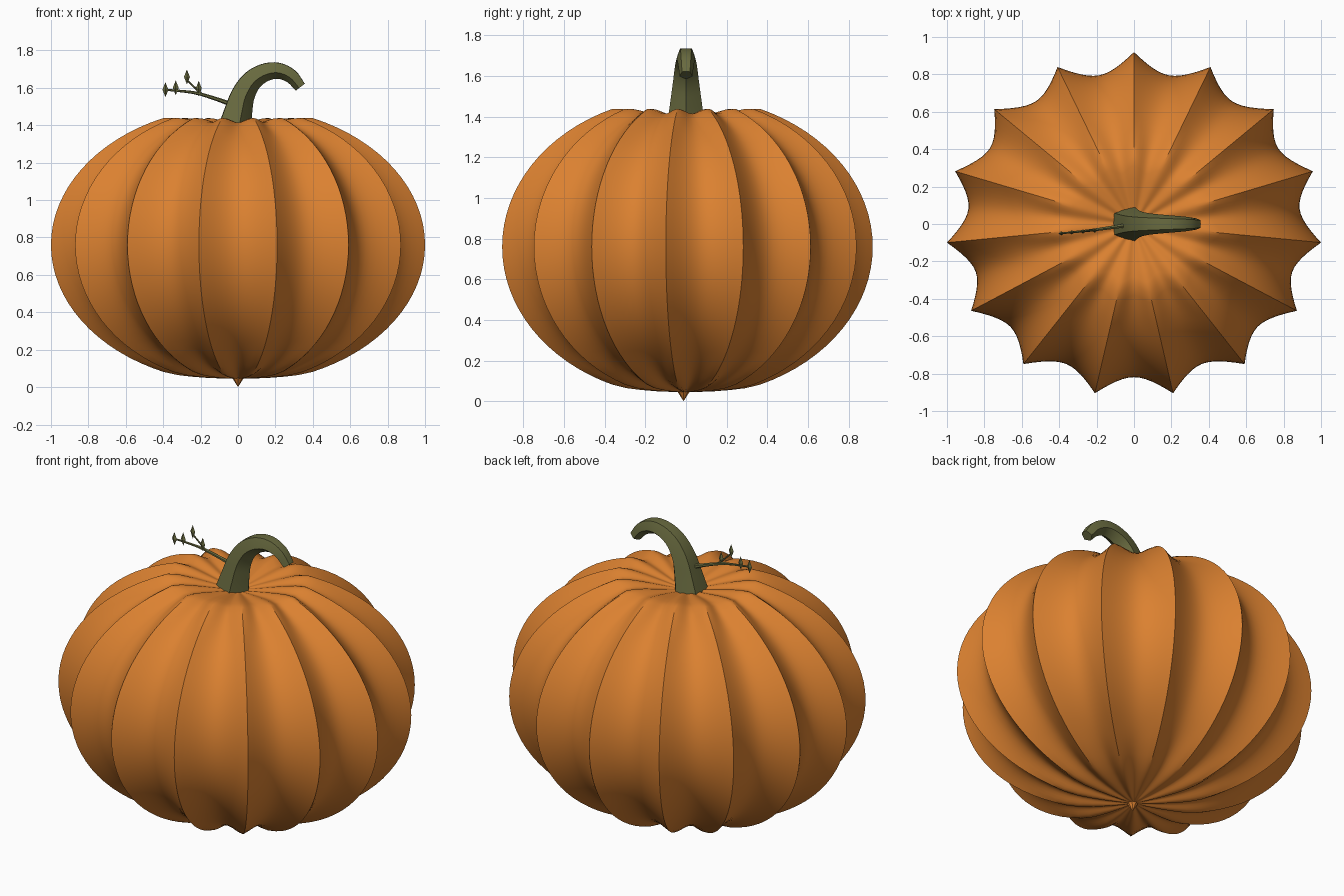
import bpy, bmesh, math
from mathutils import Vector

old = bpy.data.objects.get("Cube")
if old:
    bpy.data.objects.remove(old, do_unlink=True)


def material(name, rgb):
    m = bpy.data.materials.new(name)
    m.use_nodes = True
    m.diffuse_color = (*rgb, 1)
    m.node_tree.nodes["Principled BSDF"].inputs["Base Color"].default_value = (*rgb, 1)
    return m


orange = material("pumpkin orange", (0.71, 0.22, 0.03))
green = material("stem green", (0.14, 0.145, 0.05))


def finish(bm, name, mat, angle=None):
    bmesh.ops.recalc_face_normals(bm, faces=bm.faces)
    mesh = bpy.data.meshes.new(name)
    bm.to_mesh(mesh)
    bm.free()
    mesh.materials.append(mat)
    ob = bpy.data.objects.new(name, mesh)
    bpy.context.collection.objects.link(ob)
    if angle:
        bpy.ops.object.select_all(action='DESELECT')
        ob.select_set(True)
        bpy.context.view_layer.objects.active = ob
        bpy.ops.object.shade_smooth_by_angle(angle=math.radians(angle))
    return ob


def bridge(bm, rings):
    for a, b in zip(rings, rings[1:]):
        n = len(a)
        for i in range(n):
            j = (i + 1) % n
            bm.faces.new((a[i], a[j], b[j], b[i]))


def catmull(pts, steps):
    pts = [Vector(p) for p in pts]
    pts = [2 * pts[0] - pts[1]] + pts + [2 * pts[-1] - pts[-2]]
    out = []
    for a, b, c, d in zip(pts, pts[1:], pts[2:], pts[3:]):
        for k in range(steps):
            t = k / steps
            out.append(0.5 * (2 * b + (c - a) * t + (2 * a - 5 * b + 4 * c - d) * t * t
                              + (3 * b - a - 3 * c + d) * t ** 3))
    return out + [pts[-2]]


def tube(name, points, steps, sides, groove, mat, angle):
    # points are x, y, z, radius; the path lies close to the xz plane
    path = catmull(points, steps)
    bm = bmesh.new()
    rings = []
    for i, p in enumerate(path):
        tangent = (path[min(i + 1, len(path) - 1)] - path[max(i - 1, 0)]).to_3d().normalized()
        side = Vector((0, 1, 0))
        up = side.cross(tangent).normalized()
        ring = []
        for k in range(sides):
            a = math.tau * k / sides
            r = p[3] * (groove if k % 2 else 1)
            ring.append(bm.verts.new(p.to_3d() + r * (math.cos(a) * up + math.sin(a) * side)))
        rings.append(ring)
    bridge(bm, rings)
    bm.faces.new(rings[0])
    bm.faces.new(rings[-1])
    return finish(bm, name, mat, angle)


# Ribbed pumpkin body: elliptical profile with shallow caps
RIBS, PER_RIB, MID, HALF = 15, 12, 0.76, 0.74
profile = [(0.08, 0.046), (0.16, 0.049), (0.24, 0.055), (0.32, 0.064)]
for k in range(33):
    a = math.acos(0.4) * (k / 16 - 1)
    profile.append((math.cos(a), MID + HALF * math.sin(a)))
profile += [(0.34, 1.437), (0.27, 1.425), (0.2, 1.41), (0.13, 1.395), (0.06, 1.38)]

bm = bmesh.new()
rings = []
for r, z in profile:
    sharp = min(1, max(0, (r - 0.35) / 0.3))
    ring = []
    for i in range(RIBS * PER_RIB):
        angle = math.pi / 2 + math.tau * i / (RIBS * PER_RIB)
        t = abs(2 * (i % PER_RIB) / PER_RIB - 1)     # 1 on a ridge, 0 in a valley
        soft = 0.5 - 0.5 * math.cos(math.pi * t)
        dip = 1 - (sharp * t ** 1.9 + (1 - sharp) * soft)
        rad = r * (1 - 0.115 * dip)
        height = MID + (z - MID) * (1 - 0.035 * dip * min(1, r / 0.35))
        ring.append(bm.verts.new((1.0055 * rad * math.cos(angle),
                                  0.922 * rad * math.sin(angle) - 0.003, height)))
    rings.append(ring)
bridge(bm, rings)
for ring, z in ((rings[0], 0.045), (rings[-1], 1.375)):
    tip = bm.verts.new((0, 0, z))
    for i in range(len(ring)):
        bm.faces.new((ring[i], ring[(i + 1) % len(ring)], tip))
finish(bm, "pumpkin_body", orange, 35)

# Small point under the body
bm = bmesh.new()
bmesh.ops.create_cone(bm, cap_ends=True, segments=8, radius1=0, radius2=0.032, depth=0.05)
bmesh.ops.translate(bm, verts=bm.verts, vec=(0, -0.012, 0.025))
finish(bm, "blossom_tip", orange)

# Curved, ribbed stem
tube("stem", [(-0.03, 0, 1.36, 0.1), (-0.008, 0, 1.46, 0.084), (0.02, 0, 1.56, 0.07),
              (0.07, 0, 1.64, 0.06), (0.14, 0, 1.685, 0.053), (0.215, 0, 1.695, 0.047),
              (0.285, 0, 1.665, 0.041), (0.335, 0, 1.605, 0.033)],
     4, 10, 0.84, green, 25)

# Twig with a side shoot
tube("twig", [(-0.03, -0.005, 1.51, 0.013), (-0.13, -0.02, 1.545, 0.01),
              (-0.24, -0.035, 1.575, 0.008), (-0.39, -0.05, 1.59, 0.005)],
     3, 6, 1, green, 40)
tube("side_shoot", [(-0.19, -0.03, 1.563, 0.006), (-0.235, -0.035, 1.605, 0.005),
                    (-0.275, -0.04, 1.645, 0.004)], 2, 6, 1, green, 40)

# Diamond-shaped buds
for n, (x, y, z) in enumerate([(-0.388, -0.05, 1.59), (-0.333, -0.045, 1.6),
                               (-0.273, -0.04, 1.658), (-0.21, -0.035, 1.597)]):
    bm = bmesh.new()
    for s in (-1, 1):
        bmesh.ops.create_cone(bm, cap_ends=False, segments=4, radius1=0.016 if s > 0 else 0,
                              radius2=0 if s > 0 else 0.016, depth=0.04)
        new = [v for v in bm.verts if not v.tag]
        for v in new:
            v.co = (v.co.x + x, v.co.y * 0.7 + y, v.co.z + z + s * 0.02)
            v.tag = True
    bmesh.ops.remove_doubles(bm, verts=bm.verts, dist=0.0005)
    finish(bm, f"bud_{n + 1}", green)
